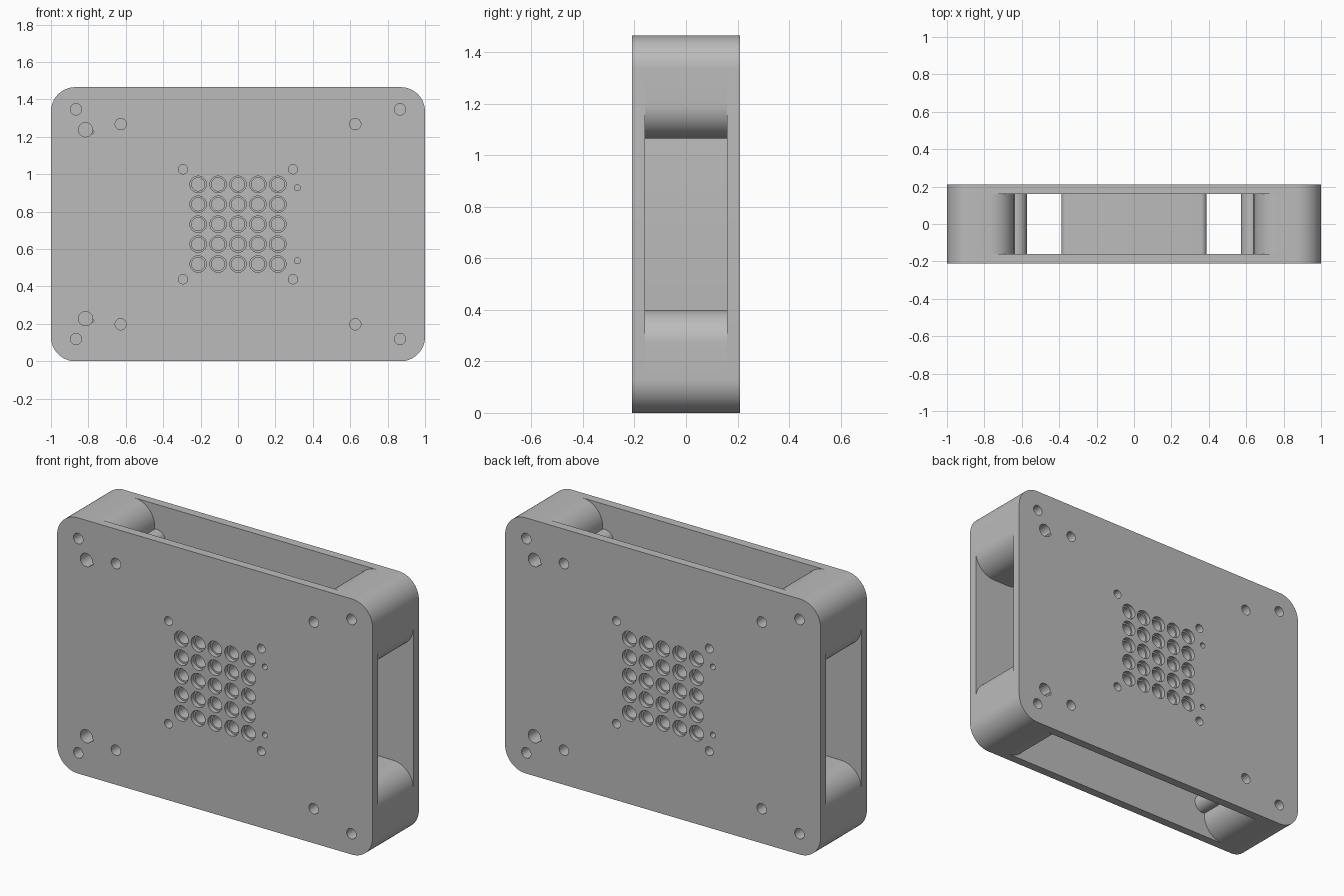
import bpy, bmesh, math

cube = bpy.data.objects.get("Cube")
if cube:
    bpy.data.objects.remove(cube, do_unlink=True)

HEIGHT = 1.465
MID_Z = HEIGHT / 2
OUT_Y, IN_Y = 0.21, 0.16      # outer and inner faces of the plates
RADIUS = 0.13

grey = bpy.data.materials.new("matte grey")
grey.use_nodes = True
colour = (0.5, 0.5, 0.5, 1)
grey.diffuse_color = colour
grey.node_tree.nodes["Principled BSDF"].inputs["Base Color"].default_value = colour


def rounded_rect(cx, cz, hx, hz, r, steps=16):
    """Outline of a rounded rectangle in the x-z plane."""
    pts = []
    for k, (sx, sz) in enumerate([(1, 1), (-1, 1), (-1, -1), (1, -1)]):
        for i in range(steps + 1):
            a = math.pi / 2 * (k + i / steps)
            pts.append((cx + sx * (hx - r) + r * math.cos(a),
                        cz + sz * (hz - r) + r * math.sin(a)))
    return pts


def circle(cx, cz, r, steps=32):
    return [(cx + r * math.cos(2 * math.pi * i / steps),
             cz + r * math.sin(2 * math.pi * i / steps)) for i in range(steps)]


def add_loft(bm, sections):
    """Skin a closed solid through (y, outline) sections."""
    rings = [[bm.verts.new((x, y, z)) for x, z in pts] for y, pts in sections]
    n = len(rings[0])
    for a, b in zip(rings, rings[1:]):
        for i in range(n):
            j = (i + 1) % n
            bm.faces.new((a[i], a[j], b[j], b[i]))
    bm.faces.new(rings[0])
    bm.faces.new(rings[-1])


def make_object(name, bm):
    bmesh.ops.recalc_face_normals(bm, faces=bm.faces)
    mesh = bpy.data.meshes.new(name)
    bm.to_mesh(mesh)
    bm.free()
    mesh.materials.append(grey)
    obj = bpy.data.objects.new(name, mesh)
    bpy.context.collection.objects.link(obj)
    return obj


def prism(name, outline, y0, y1):
    bm = bmesh.new()
    add_loft(bm, [(y0, outline), (y1, outline)])
    return make_object(name, bm)


# Plates, corner blocks, central core and standoffs
sheet = rounded_rect(0, MID_Z, 1, MID_Z, RADIUS)
parts = [prism("front_plate", sheet, -OUT_Y, -IN_Y),
         prism("back_plate", sheet, IN_Y, OUT_Y)]
for sx, side in ((-1, "right"), (1, "left")):
    for sz, level in ((-1, "lower"), (1, "upper")):
        block = rounded_rect(sx * 0.82, MID_Z + sz * (MID_Z - 0.2), 0.18, 0.2, RADIUS)
        parts.append(prism(f"{level}_{side}_corner_block", block, -IN_Y, IN_Y))
        post = circle(sx * 0.627, MID_Z + sz * 0.535, 0.055)
        parts.append(prism(f"{level}_{side}_standoff", post, -IN_Y, IN_Y))
core = rounded_rect(0, MID_Z, 0.388, 0.388, 0.03, 8)
parts.append(prism("central_core", core, -IN_Y, IN_Y))


# Hole cutters for the front; the back is the same turned half round
def drill(bm, x, z, r, depth):
    add_loft(bm, [(-OUT_Y - 0.05, circle(x, z, r)), (-OUT_Y + depth, circle(x, z, r))])


def make_cutters():
    holes, keys = bmesh.new(), bmesh.new()
    for sz in (-1, 1):
        for sx in (-1, 1):
            drill(holes, sx * 0.866, MID_Z + sz * 0.614, 0.03, 0.13)   # corner bolts
            drill(holes, sx * 0.627, MID_Z + sz * 0.535, 0.03, 0.13)   # standoff screws
            drill(holes, sx * 0.294, MID_Z + sz * 0.294, 0.025, 0.13)  # core screws
        drill(holes, 0.317, MID_Z + sz * 0.195, 0.016, 0.1)            # locating pins
        z = MID_Z + sz * 0.505
        drill(holes, -0.815, z, 0.038, 0.13)                           # keyed sockets
        drill(keys, -0.781, z - 0.012, 0.01, 0.12)
    for i in range(-2, 3):                                             # stepped grid
        for j in range(-2, 3):
            x, z = i * 0.1065, MID_Z + j * 0.1065
            wide, narrow = circle(x, z, 0.044), circle(x, z, 0.035)
            step = -OUT_Y + 0.025
            add_loft(holes, [(-OUT_Y - 0.05, wide), (step, wide),
                             (step, narrow), (-OUT_Y + 0.13, narrow)])
    return [make_object("hole_cutter", holes), make_object("key_cutter", keys)]


cutters = make_cutters()
back_cutters = make_cutters()
for c in back_cutters:
    c.rotation_euler.z = math.pi
cutters += back_cutters
for c in cutters:
    c.hide_render = True
bpy.context.view_layer.update()

# Cut the holes and smooth the round walls
for part in parts:
    bpy.ops.object.select_all(action="DESELECT")
    part.select_set(True)
    bpy.context.view_layer.objects.active = part
    for c in cutters:
        mod = part.modifiers.new("holes", "BOOLEAN")
        mod.operation = "DIFFERENCE"
        mod.solver = "EXACT"
        mod.object = c
        bpy.ops.object.modifier_apply(modifier=mod.name)
    bpy.ops.object.shade_smooth_by_angle(angle=math.radians(30))
for c in cutters:
    bpy.data.objects.remove(c, do_unlink=True)
